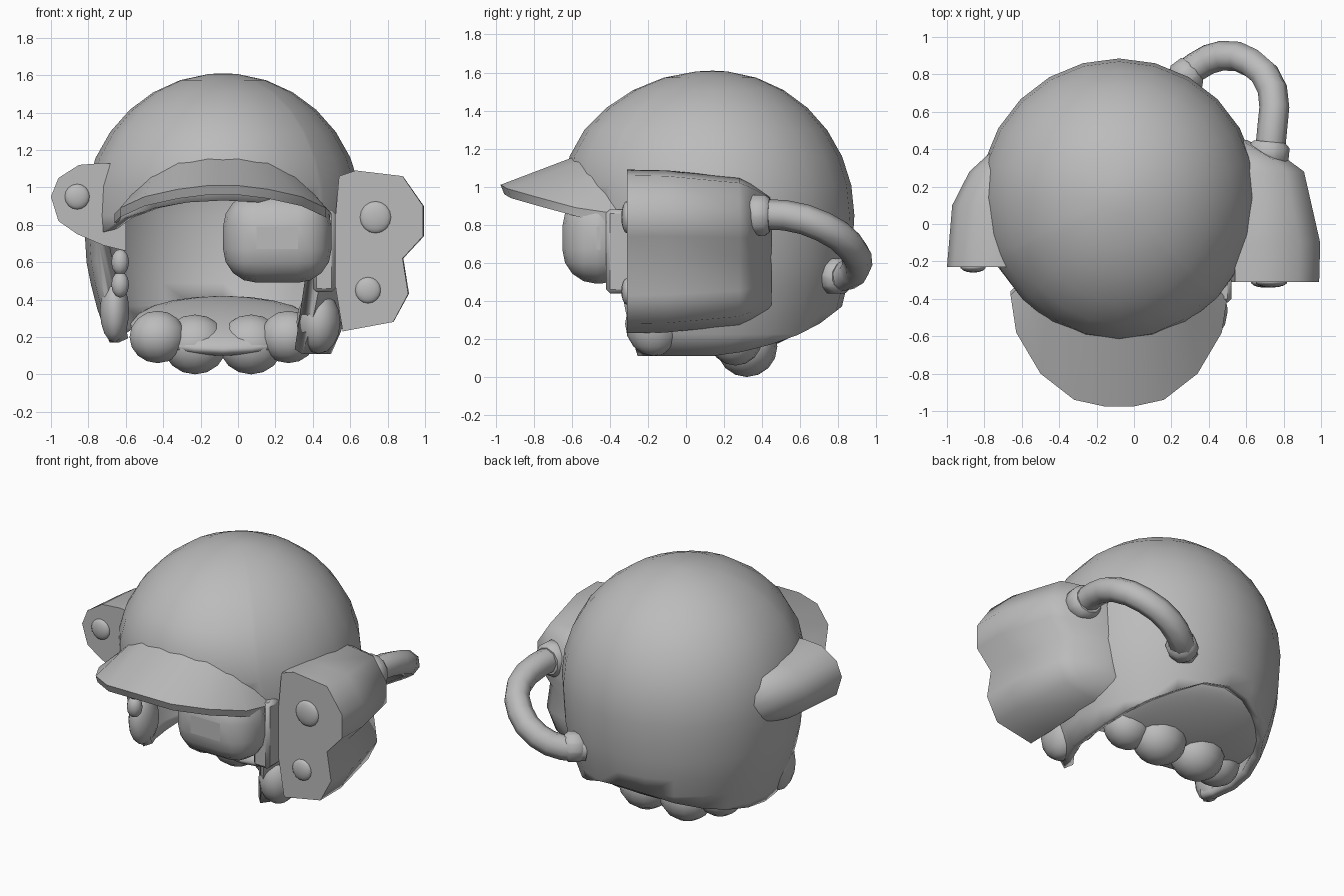
import bpy, bmesh
from math import sin, cos, radians, sqrt
from mathutils import Vector

if "Cube" in bpy.data.objects:
    bpy.data.objects.remove(bpy.data.objects["Cube"], do_unlink=True)

grey = bpy.data.materials.new("plain_grey")
grey.use_nodes = True
grey.diffuse_color = (0.5, 0.5, 0.5, 1)
grey.node_tree.nodes["Principled BSDF"].inputs["Base Color"].default_value = grey.diffuse_color


def finish(ob, angle=40):
    ob.data.materials.clear()
    ob.data.materials.append(grey)
    bpy.ops.object.select_all(action="DESELECT")
    ob.select_set(True)
    bpy.context.view_layer.objects.active = ob
    bpy.ops.object.shade_smooth_by_angle(angle=radians(angle))
    return ob


def from_bmesh(name, bm, angle=40):
    bmesh.ops.recalc_face_normals(bm, faces=bm.faces)
    me = bpy.data.meshes.new(name)
    bm.to_mesh(me)
    bm.free()
    ob = bpy.data.objects.new(name, me)
    bpy.context.collection.objects.link(ob)
    return finish(ob, angle)


def loft(name, rings, angle=40):
    """Skin closed rings of equal length and cap both ends."""
    bm = bmesh.new()
    vs = [[bm.verts.new(p) for p in r] for r in rings]
    n = len(rings[0])
    for a, b in zip(vs, vs[1:]):
        for i in range(n):
            j = (i + 1) % n
            bm.faces.new((a[i], a[j], b[j], b[i]))
    bm.faces.new(vs[0])
    bm.faces.new(vs[-1])
    return from_bmesh(name, bm, angle)


def ball(name, loc, size, rot=(0, 0, 0), seg=14):
    bpy.ops.mesh.primitive_uv_sphere_add(segments=seg, ring_count=seg // 2 + 1, radius=1, location=loc, rotation=rot)
    ob = bpy.context.object
    ob.name = name
    ob.scale = size
    return finish(ob, 60)


# Helmet shell: rows of height clamped to a rim that opens at the face
CX, CY, MID = -0.08, 0.14, 0.85
LOW = [(0.05, 0.55), (0.2, 0.62), (0.4, 0.69), (0.6, 0.73), (MID, 0.745)]


def radius(z):
    if z >= MID:
        return 0.745 * sqrt(max(0, 1 - ((z - MID) / 0.76) ** 2))
    for (z0, r0), (z1, r1) in zip(LOW, LOW[1:]):
        if z <= z1:
            return r0 + (r1 - r0) * (z - z0) / (z1 - z0)


def rim(az):
    a = abs(az)
    if a < (46 if az > 0 else 66):
        return 0.93 - 0.1 * (a / 46) ** 2
    base = 0.11 if az > 0 else 0.17
    t = min(1, max(0, (a - 90) / 80))
    return base + (0.37 - base) * t ** 1.5


def shell_point(az, z):
    r, a = radius(z), radians(az)
    y = -r * cos(a)
    if y < 0:
        y *= 1 + 0.12 * min(1, max(0, (z - MID) / 0.35))
    return Vector((CX + r * sin(a), CY + y, z))


front = [0, 15, 30, 45]
sides = list(range(75, 180, 15))
azimuths = front + [47, 60] + sides + [180] + [-a for a in reversed(front[1:] + [60, 65, 67] + sides)]
heights = [MID + 0.76 * sin(radians(t)) for t in range(0, 85, 12)]
heights = [0.1 + 0.125 * k for k in range(6)] + heights
bm = bmesh.new()
grid = [[bm.verts.new(shell_point(a, max(z, rim(a)))) for z in heights] for a in azimuths]
top = bm.verts.new((CX, CY, MID + 0.76))
for i, col in enumerate(grid):
    nxt = grid[(i + 1) % len(grid)]
    for k in range(len(heights) - 1):
        bm.faces.new((col[k], nxt[k], nxt[k + 1], col[k + 1]))
    bm.faces.new((col[-1], nxt[-1], top))
bmesh.ops.remove_doubles(bm, verts=bm.verts, dist=0.0005)
bmesh.ops.dissolve_degenerate(bm, edges=bm.edges, dist=0.0005)
shell = from_bmesh("helmet_shell", bm, 50)
solid = shell.modifiers.new("thickness", "SOLIDIFY")
solid.thickness = 0.06
solid.offset = -1

# Visor: slab stations mirrored about the shell centre
inner = [(0.08, -0.58, 1.16), (0.24, -0.56, 1.13), (0.38, -0.49, 1.06), (0.49, -0.42, 0.96), (0.54, -0.34, 0.87)]
outer = [(0.08, -0.975, 1.01), (0.24, -0.94, 0.99), (0.42, -0.8, 0.95), (0.55, -0.58, 0.89), (0.58, -0.38, 0.86)]


def visor_ring(pi_, po, s):
    drop = Vector((0, 0.02, -0.05))
    a, b = [Vector((CX + s * p[0], p[1], p[2])) for p in (pi_, po)]
    return [a, b, b + drop, a + drop]


stations = list(zip(inner, outer))
loft("visor", [visor_ring(p, q, -1) for p, q in reversed(stations)] + [visor_ring(p, q, 1) for p, q in stations], 30)


# Ear housings: front outline swept back and drawn into the shell
def housing(name, outline, centre, steps):
    cx, cz = centre
    loft(name, [[(cx + (x - cx) * sx, y, cz + (z - cz) * sz) for x, z in outline] for y, sx, sz in steps], 65)


housing("left_ear_housing",
        [(0.54, 1.06), (0.63, 1.09), (0.88, 1.06), (0.99, 0.9), (0.99, 0.74), (0.88, 0.62),
         (0.91, 0.43), (0.83, 0.28), (0.56, 0.23), (0.5, 0.6)],
        (0.45, 0.66), [(-0.31, 1, 1), (-0.1, 1.01, 0.99), (0.28, 0.85, 0.9), (0.34, 0.7, 0.84), (0.45, 0.28, 0.7)])
housing("right_ear_housing",
        [(-0.6, 1.12), (-0.72, 1.13), (-0.85, 1.12), (-0.96, 1.05), (-1.0, 0.95), (-0.96, 0.82),
         (-0.86, 0.75), (-0.72, 0.69), (-0.6, 0.66)],
        (-0.6, 0.9), [(-0.23, 1, 1), (0.1, 0.93, 0.95), (0.28, 0.7, 0.82), (0.39, 0.4, 0.6)])
for i, (x, y, z, r) in enumerate([(0.735, -0.31, 0.84, 0.085), (0.695, -0.31, 0.45, 0.07), (-0.86, -0.23, 0.95, 0.068)]):
    ball(f"bolt_{i + 1}", (x, y, z), (r, 0.03, r))

# Hose looping from the left housing to the back
cu = bpy.data.curves.new("hose", "CURVE")
cu.dimensions = "3D"
cu.bevel_depth = 0.08
cu.bevel_resolution = 2
cu.resolution_u = 2
path = [(0.72, 0.34, 0.85), (0.74, 0.52, 0.85), (0.74, 0.72, 0.79), (0.63, 0.86, 0.69),
        (0.47, 0.9, 0.59), (0.33, 0.84, 0.53), (0.22, 0.75, 0.52)]
sp = cu.splines.new("BEZIER")
sp.bezier_points.add(len(path) - 1)
for bp, p in zip(sp.bezier_points, path):
    bp.co = p
    bp.handle_left_type = bp.handle_right_type = "AUTO"
hose = bpy.data.objects.new("hose", cu)
bpy.context.collection.objects.link(hose)
bpy.ops.object.select_all(action="DESELECT")
hose.select_set(True)
bpy.context.view_layer.objects.active = hose
bpy.ops.object.convert(target="MESH")
finish(bpy.context.object, 60)
for name, loc, axis, r in [("hose_front_collar", (0.72, 0.38, 0.85), (0.1, 1, 0), 0.115),
                           ("hose_back_collar", (0.28, 0.79, 0.53), (0.8, 0.6, 0), 0.1)]:
    bpy.ops.mesh.primitive_cylinder_add(vertices=10, radius=r, depth=0.12, location=loc,
                                        rotation=Vector(axis).to_track_quat("Z", "Y").to_euler())
    collar = bpy.context.object
    collar.name = name
    bev = collar.modifiers.new("round", "BEVEL")
    bev.width = 0.025
    finish(collar)


# Eyepiece and its side bracket
def block(name, lo, hi, bevel, segments):
    bpy.ops.mesh.primitive_cube_add(size=1)
    ob = bpy.context.object
    ob.name = name
    lo, hi = Vector(lo), Vector(hi)
    for v in ob.data.vertices:
        v.co = [(lo[k] + hi[k]) / 2 + v.co[k] * (hi[k] - lo[k]) for k in range(3)]
    mod = ob.modifiers.new("round", "BEVEL")
    mod.width = bevel
    mod.segments = segments
    return finish(ob, 60)


block("eyepiece", (-0.08, -0.65, 0.49), (0.5, -0.27, 0.97), 0.18, 4)
block("eyepiece_bracket", (0.4, -0.42, 0.44), (0.52, -0.28, 0.88), 0.02, 1)

# Cheek pads at the front of both side flaps, and clips beside the opening
ball("left_cheek_pad", (0.43, -0.17, 0.28), (0.12, 0.15, 0.17))
ball("right_cheek_pad", (-0.66, -0.06, 0.34), (0.08, 0.12, 0.17))
for i, z in enumerate((0.48, 0.6)):
    ball(f"right_clip_{i + 1}", (-0.63, -0.2, z), (0.05, 0.05, 0.07), seg=10)

# Neck cushion filling the back of the opening, with rounded lobes underneath
ball("neck_cushion", (CX, 0.45, 0.26), (0.5, 0.34, 0.09), (radians(24), 0, 0), 20)
for i, (x, y, z, r) in enumerate([(-0.43, 0.26, 0.2, 0.14), (-0.23, 0.32, 0.16, 0.16),
                                  (0.07, 0.32, 0.16, 0.16), (0.27, 0.26, 0.2, 0.14)]):
    ball(f"neck_lobe_{i + 1}", (x, y, z), (r * 1.1, r, r))
